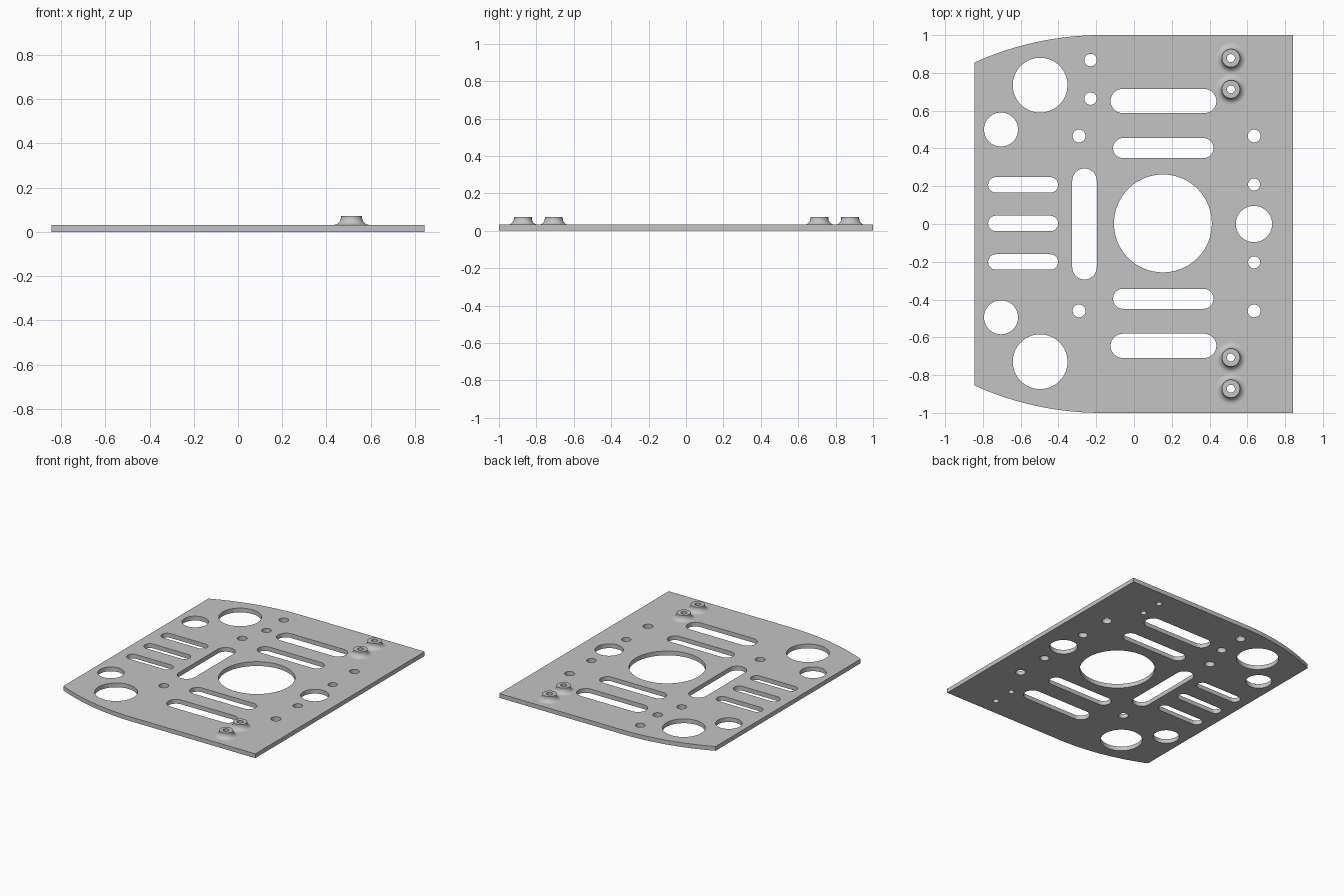
import bpy, bmesh
from math import sin, cos, pi, asin

if "Cube" in bpy.data.objects:
    bpy.data.objects.remove(bpy.data.objects["Cube"], do_unlink=True)

THICK = 0.032      # plate thickness
TOP = 0.073        # height of the boss tops
OFF = 0.003        # the hole pattern sits slightly off the centre line

metal = bpy.data.materials.new("light_grey_metal")
metal.use_nodes = True
GREY = (0.55, 0.55, 0.55, 1)
metal.diffuse_color = GREY
metal.node_tree.nodes["Principled BSDF"].inputs["Base Color"].default_value = GREY


def arc(cx, cy, r, a0, a1, n):
    return [(cx + r * cos(a0 + (a1 - a0) * i / n),
             cy + r * sin(a0 + (a1 - a0) * i / n)) for i in range(n + 1)]


def circle(cx, cy, r, n=64):
    return arc(cx, cy, r, 0, 2 * pi, n)[:-1]


def slot(cx, cy, half_len, r, upright=False):
    d = half_len - r
    pts = arc(d, 0, r, -pi / 2, pi / 2, 20) + arc(-d, 0, r, pi / 2, 1.5 * pi, 20)
    if upright:
        pts = [(-y, x) for x, y in pts]
    return [(cx + x, cy + y) for x, y in pts]


def finish(obj, angle):
    obj.data.materials.clear()
    obj.data.materials.append(metal)
    bpy.ops.object.select_all(action='DESELECT')
    obj.select_set(True)
    bpy.context.view_layer.objects.active = obj
    bpy.ops.object.shade_smooth_by_angle(angle=angle)


# Outline: straight right end, long curved shoulders towards the left end
LEFT, RIGHT, SHOULDER, R = -0.844, 0.843, -0.17, 1.643
sweep = asin((SHOULDER - LEFT) / R)
back = arc(SHOULDER, 1 - R, R, pi / 2, pi / 2 + sweep, 32)
front = [(x, -y) for x, y in reversed(back)]
loops = [[(RIGHT, -1), (RIGHT, 1)] + back + front]

# Holes mirrored front to back: x, y, radius
for x, y, r in [(-0.497, 0.732, 0.145), (-0.704, 0.497, 0.09),
                (-0.291, 0.463, 0.034), (0.636, 0.463, 0.034),
                (0.636, 0.206, 0.032)]:
    loops += [circle(x, s * y + OFF, r) for s in (1, -1)]

# Single holes on the centre line and the pair near the back edge
loops += [circle(0.153, OFF, 0.259, 128), circle(0.635, 0, 0.096),
          circle(-0.23, 0.868, 0.033), circle(-0.23, 0.664, 0.033)]

# Slots
for x, y, half, r in [(0.156, 0.648, 0.28, 0.064), (0.155, 0.399, 0.266, 0.053),
                      (-0.587, 0.204, 0.185, 0.041)]:
    loops += [slot(x, s * y + OFF, half, r) for s in (1, -1)]
loops += [slot(-0.587, OFF, 0.185, 0.041),
          slot(-0.262, 0, 0.294, 0.065, upright=True)]

# Screw holes under the bosses
BORE = 0.021
bosses = [(0.513, s * y + OFF) for s in (1, -1) for y in (0.875, 0.71)]
loops += [circle(x, y, BORE, 48) for x, y in bosses]

# Plate: filled flat curve with thickness, turned into a mesh
curve = bpy.data.curves.new("plate_outline", 'CURVE')
curve.dimensions = '2D'
curve.fill_mode = 'BOTH'
curve.extrude = THICK / 2
for pts in loops:
    spline = curve.splines.new('POLY')
    spline.points.add(len(pts) - 1)
    for p, (x, y) in zip(spline.points, pts):
        p.co = (x, y, 0, 1)
    spline.use_cyclic_u = True
helper = bpy.data.objects.new("plate_outline", curve)
bpy.context.collection.objects.link(helper)
bpy.context.view_layer.update()
mesh = bpy.data.meshes.new_from_object(
    helper.evaluated_get(bpy.context.evaluated_depsgraph_get()))
bpy.data.objects.remove(helper, do_unlink=True)
bm = bmesh.new()
bm.from_mesh(mesh)
bmesh.ops.remove_doubles(bm, verts=bm.verts, dist=1e-5)
bmesh.ops.translate(bm, verts=bm.verts, vec=(0, 0, THICK / 2))
bmesh.ops.recalc_face_normals(bm, faces=bm.faces)
bm.to_mesh(mesh)
bm.free()
plate = bpy.data.objects.new("plate", mesh)
bpy.context.collection.objects.link(plate)
finish(plate, 0.5)

# Bosses: bored stubs with a hollow fillet flaring onto the plate
NECK, FLARE = 0.048, 0.034
fillet = arc(NECK + FLARE, THICK + FLARE, FLARE, pi, 1.5 * pi, 10)
profile = [(BORE, THICK), (BORE, TOP), (NECK, TOP)] + fillet
SEG = 48
for i, (cx, cy) in enumerate(bosses):
    bm = bmesh.new()
    rings = [[bm.verts.new((r * cos(2 * pi * k / SEG), r * sin(2 * pi * k / SEG), z))
              for k in range(SEG)] for r, z in profile]
    for a, b in zip(rings, rings[1:]):
        for k in range(SEG):
            m = (k + 1) % SEG
            bm.faces.new((a[k], b[k], b[m], a[m]))
    mesh = bpy.data.meshes.new(f"boss_{i + 1}")
    bm.to_mesh(mesh)
    bm.free()
    boss = bpy.data.objects.new(f"boss_{i + 1}", mesh)
    boss.location = (cx, cy, 0)
    bpy.context.collection.objects.link(boss)
    finish(boss, 0.6)
